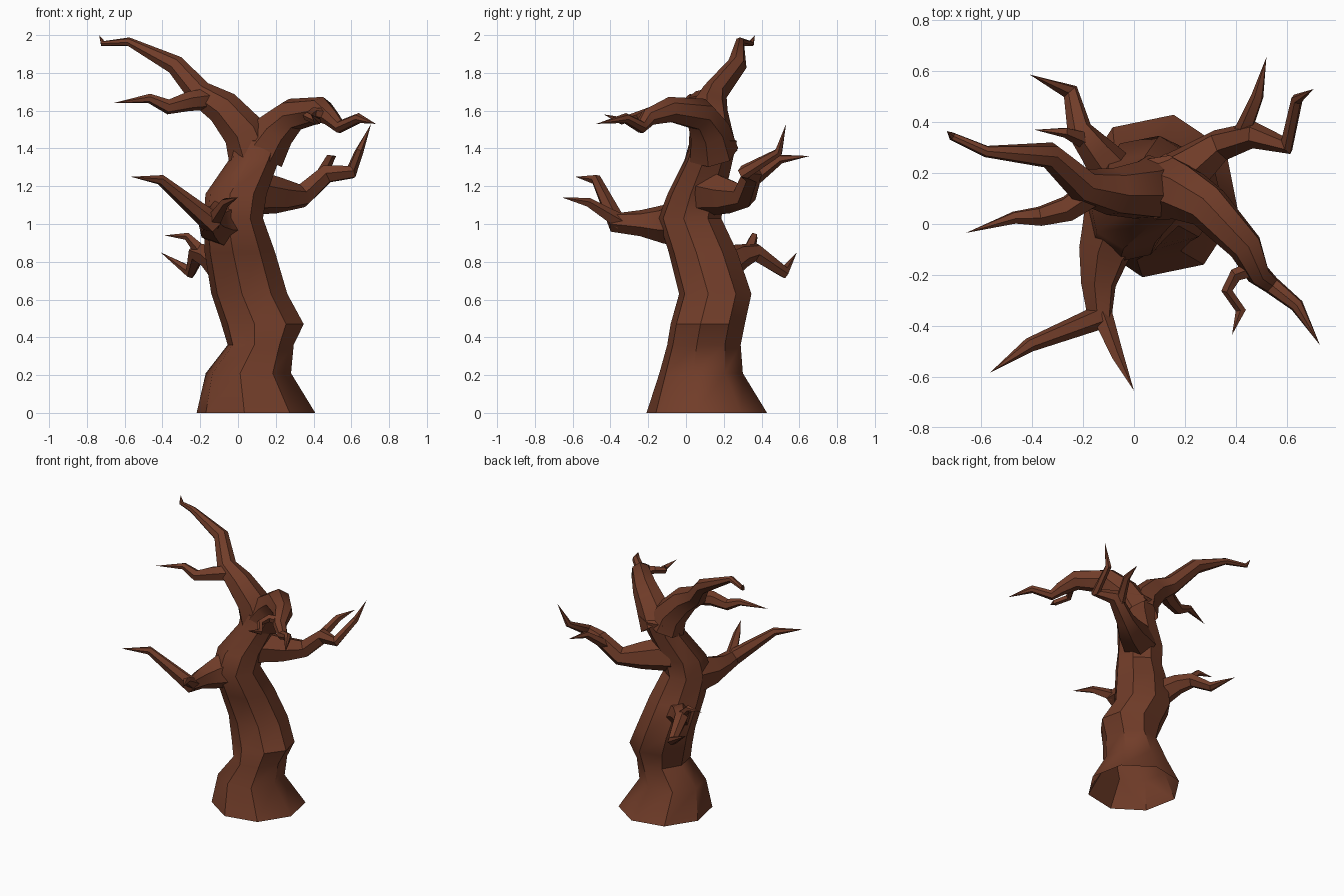
import bpy, bmesh, math
from mathutils import Vector

bark = bpy.data.materials.new("brown_bark")
bark.diffuse_color = (0.165, 0.046, 0.022, 1)


def finish(bm, name):
    bmesh.ops.recalc_face_normals(bm, faces=bm.faces)
    me = bpy.data.meshes.new(name)
    bm.to_mesh(me)
    bm.free()
    me.materials.append(bark)
    ob = bpy.data.objects.new(name, me)
    bpy.context.collection.objects.link(ob)
    bpy.context.view_layer.objects.active = ob
    ob.select_set(True)
    bpy.ops.object.shade_smooth_by_angle(angle=math.radians(40))
    ob.select_set(False)


def bridge(bm, rings):
    for a, b in zip(rings, rings[1:]):
        n = len(a)
        for i in range(n):
            j = (i + 1) % n
            bm.faces.new((a[i], a[j], b[j], b[i]) if len(b) > 1 else (a[i], a[j], b[0]))


def limb(name, pts, sides=6):
    """Tapering bent tube through (x, y, z, radius); the last point is the tip."""
    bm = bmesh.new()
    P = [Vector(p[:3]) for p in pts]
    u = None
    rings = []
    for k, p in enumerate(P[:-1]):
        d_out = (P[k + 1] - p).normalized()
        d_in = (p - P[k - 1]).normalized() if k else d_out
        t = (d_in + d_out).normalized()
        if u is None:
            u = t.orthogonal()
        u = (u - t * u.dot(t)).normalized()
        v = t.cross(u)
        r = pts[k][3] * 1.06
        rings.append([bm.verts.new(p + r * (u * math.cos(a) + v * math.sin(a)))
                      for a in (math.tau * i / sides for i in range(sides))])
    rings.append([bm.verts.new(P[-1])])
    bridge(bm, rings)
    finish(bm, name)


# Trunk: level eight-sided rings (cx, cy, z, rx, ry), open underneath
trunk = [(.095, .11, 0, .32, .325), (.055, .08, .21, .23, .225),
         (.12, .095, .36, .178, .198), (.13, .115, .47, .222, .2),
         (.06, .155, .63, .205, .195), (.01, .09, .85, .19, .185),
         (-.025, .02, 1.03, .16, .17), (-.01, .055, 1.16, .165, .155),
         (.085, .12, 1.34, .135, .13), (.11, .145, 1.44, .155, .127)]
bm = bmesh.new()
rings = [[bm.verts.new((cx + rx * math.cos(a), cy + ry * math.sin(a), z))
          for a in (math.radians(34 + 45 * i) for i in range(8))]
         for cx, cy, z, rx, ry in trunk]
rings.append([bm.verts.new((.12, .15, 1.5))])
bridge(bm, rings)
finish(bm, "trunk")

# Upper limbs from the fork
limb("right_limb", [(.12, .14, 1.38, .13), (.2, .12, 1.5, .105), (.29, .07, 1.58, .085),
                    (.44, -.09, 1.605, .065), (.49, -.2, 1.565, .045), (.54, -.24, 1.515, .034),
                    (.64, -.32, 1.56, .026), (.73, -.475, 1.53, 0)], 7)
limb("right_limb_twig", [(.46, -.18, 1.58, .03), (.4, -.2, 1.59, .026), (.365, -.26, 1.57, .022),
                         (.42, -.34, 1.545, .02), (.385, -.435, 1.58, 0)], 5)
limb("left_limb", [(.07, .14, 1.38, .125), (.03, .13, 1.49, .11), (-.08, .125, 1.615, .09),
                   (-.2, .15, 1.69, .066), (-.33, .27, 1.84, .05), (-.58, .285, 1.965, .022),
                   (-.715, .345, 1.955, .015), (-.735, .365, 2.0, 0)], 7)
limb("left_limb_twig", [(-.17, .12, 1.66, .055), (-.26, .06, 1.65, .05), (-.37, .03, 1.62, .038),
                        (-.47, .025, 1.665, .024), (-.66, -.035, 1.64, 0)])

# Back right branch
limb("back_right_branch", [(.05, .11, 1.17, .12), (.22, .22, 1.15, .09), (.34, .31, 1.15, .062),
                           (.47, .35, 1.265, .05), (.6, .31, 1.275, .036),
                           (.64, .49, 1.38, .022), (.705, .53, 1.53, 0)])
limb("back_right_twig", [(.42, .34, 1.22, .036), (.485, .5, 1.345, .024), (.52, .655, 1.36, 0)], 5)

# Front branch
limb("front_branch", [(-.06, .02, 1.01, .14), (-.12, -.12, 1.0, .098), (-.14, -.24, 1.005, .067),
                      (-.14, -.37, 1.01, .055), (-.41, -.475, 1.235, .027),
                      (-.567, -.585, 1.25, 0)])
limb("front_twig", [(-.13, -.35, 1.01, .042), (-.065, -.52, 1.115, .024), (0, -.655, 1.14, 0)], 5)

# Low back left branch
limb("low_back_branch", [(-.07, .19, .77, .09), (-.15, .29, .83, .064), (-.215, .37, .85, .048),
                         (-.25, .52, .745, .032), (-.41, .587, .85, 0)])
limb("low_back_twig", [(-.19, .33, .85, .036), (-.27, .36, .935, .02), (-.39, .37, .94, 0)], 5)
